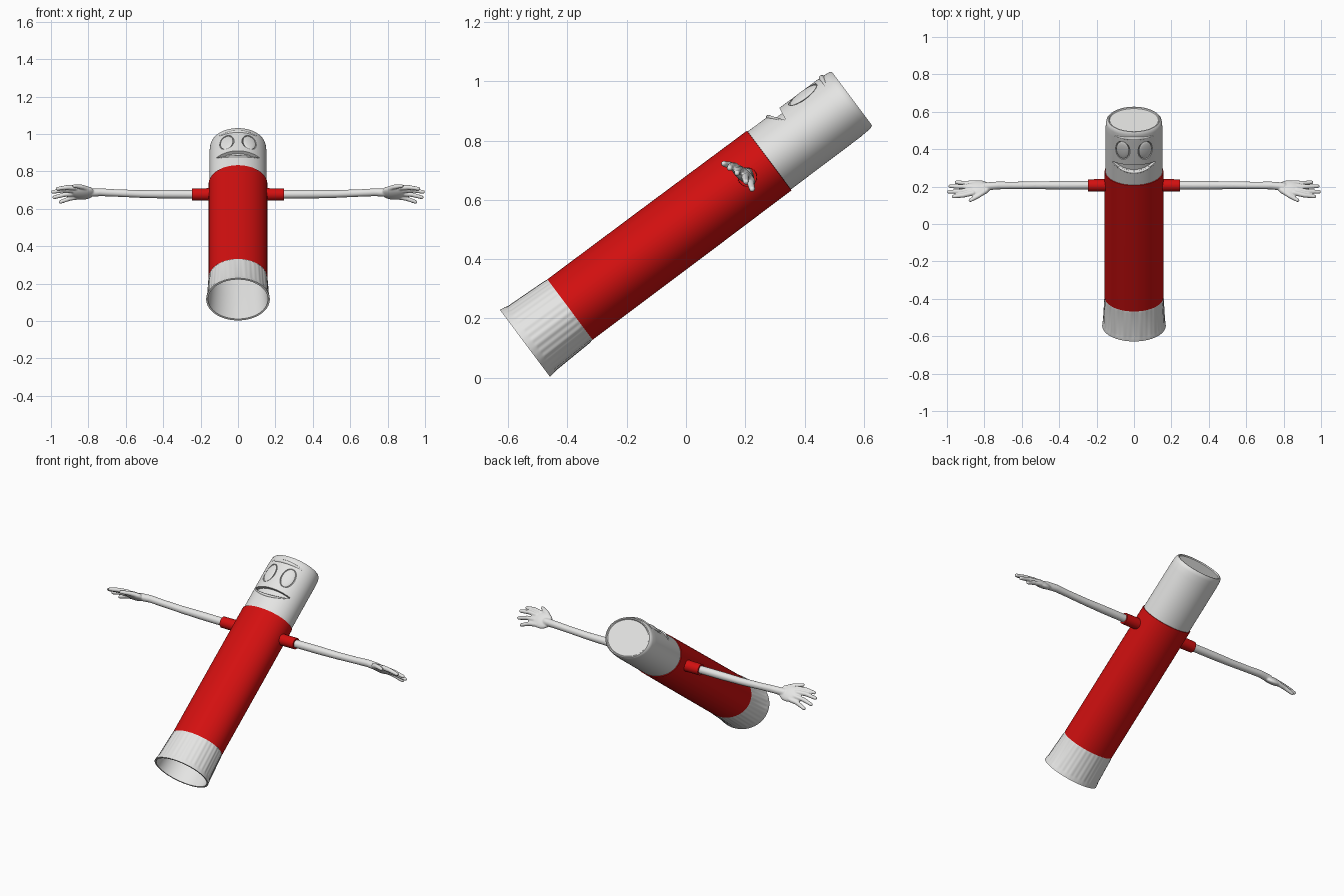
import bpy, bmesh, math
from mathutils import Matrix, Vector

cube = bpy.data.objects.get("Cube")
if cube:
    bpy.data.objects.remove(cube)

# The body leans back: local z runs along it, local -y is the face side
LEAN = Matrix.Translation((0, -0.5435, 0.116)) @ Matrix.Rotation(math.radians(-53.2), 4, "X")
HEAD_X, HEAD_Y = 0.152, 0.121


def material(name, color):
    m = bpy.data.materials.new(name)
    m.use_nodes = True
    m.diffuse_color = color
    m.node_tree.nodes["Principled BSDF"].inputs["Base Color"].default_value = color
    return m


white = material("off white", (0.78, 0.78, 0.77, 1))
red = material("bright red", (0.65, 0.005, 0.005, 1))


def finish(name, bm, mat, matrix=Matrix(), angle=35):
    bmesh.ops.recalc_face_normals(bm, faces=bm.faces)
    mesh = bpy.data.meshes.new(name)
    bm.to_mesh(mesh)
    bm.free()
    mesh.materials.append(mat)
    ob = bpy.data.objects.new(name, mesh)
    bpy.context.collection.objects.link(ob)
    ob.matrix_world = matrix
    smooth(ob, angle)
    return ob


def smooth(ob, angle=35):
    bpy.ops.object.select_all(action="DESELECT")
    ob.select_set(True)
    bpy.context.view_layer.objects.active = ob
    bpy.ops.object.shade_smooth_by_angle(angle=math.radians(angle))


def loft(name, rings, mat, sides=96, cap_start=False):
    """Oval rings (height, x radius, y radius, pleat depth) joined into a skin."""
    bm = bmesh.new()
    loops = []
    for t, rx, ry, pleat in rings:
        loop = []
        for i in range(sides):
            a = math.tau * i / sides
            k = 1 + pleat * (math.sin(a * 36) + math.sin(a * 13))
            loop.append(bm.verts.new((rx * k * math.cos(a), ry * k * math.sin(a), t)))
        loops.append(loop)
    for lo, hi in zip(loops, loops[1:]):
        for i in range(sides):
            j = (i + 1) % sides
            bm.faces.new((lo[i], lo[j], hi[j], hi[i]))
    bm.faces.new(loops[-1])
    if cap_start:
        bm.faces.new(loops[0])
    return finish(name, bm, mat, LEAN)


def on_face(x, t, lift=0):
    """Point on the front of the head."""
    return Vector((x, -HEAD_Y * math.sqrt(max(0, 1 - (x / HEAD_X) ** 2)) - lift, t))


def ridge(name, points, radius):
    """Rounded ridge with tapering ends that follows the head."""
    cu = bpy.data.curves.new(name, "CURVE")
    cu.dimensions = "3D"
    cu.bevel_depth = radius
    cu.bevel_resolution = 3
    cu.use_fill_caps = True
    sp = cu.splines.new("POLY")
    sp.points.add(len(points) - 1)
    for i, (p, co) in enumerate(zip(sp.points, points)):
        p.co = (*co, 1)
        p.radius = 0.25 + 0.75 * math.sin(math.pi * i / (len(points) - 1))
    sp.use_smooth = True
    cu.materials.append(white)
    ob = bpy.data.objects.new(name, cu)
    bpy.context.collection.objects.link(ob)
    ob.matrix_world = LEAN


def ellipsoid(name, center, turn, size):
    bm = bmesh.new()
    bmesh.ops.create_uvsphere(bm, u_segments=32, v_segments=20, radius=1)
    shape = Matrix.Translation(center) @ Matrix.Rotation(turn, 4, "Z") @ Matrix.Diagonal((*size, 1))
    bm.transform(shape)
    return finish(name, bm, white, LEAN, 60)


# Torso and pleated hollow foot
loft("torso", [(0.19, 0.157, 0.1275, 0), (0.6, 0.157, 0.127, 0), (1.029, 0.157, 0.1255, 0),
               (1.031, 0.145, 0.116, 0)], red)
loft("foot", [(0.19, 0.156, 0.127, 0), (0.175, 0.158, 0.129, 0.006), (0.03, 0.165, 0.135, 0.006),
              (0.02, 0.168, 0.138, 0), (0, 0.170, 0.141, 0), (0, 0.160, 0.131, 0),
              (0.19, 0.150, 0.121, 0), (0.5, 0.150, 0.121, 0)], white, 288)

# Head with a rimmed lid
head = loft("head", [(1.0, HEAD_X, 0.122, 0), (1.32, HEAD_X, HEAD_Y, 0), (1.355, 0.150, 0.119, 0),
                     (1.371, 0.146, 0.117, 0), (1.378, 0.139, 0.112, 0), (1.378, 0.134, 0.107, 0),
                     (1.372, 0.130, 0.103, 0)], white, 96, True)


def carve(cutter):
    mod = head.modifiers.new("carve", "BOOLEAN")
    mod.operation = "DIFFERENCE"
    mod.solver = "EXACT"
    mod.object = cutter
    bpy.context.view_layer.objects.active = head
    bpy.ops.object.modifier_apply(modifier=mod.name)
    bpy.data.objects.remove(cutter)


# Eyes set in shallow sockets
for side, label in ((1, "left"), (-1, "right")):
    spot = on_face(side * 0.06, 1.253, -0.004)
    turn = side * math.radians(19)
    carve(ellipsoid("socket_cutter", spot, turn, (0.041, 0.014, 0.061)))
    ellipsoid(label + "_eye", spot, turn, (0.036, 0.009, 0.056))

# Crescent mouth, cut through to an inner lining
STEPS = 16
xs = [-0.115 + 0.23 * i / STEPS for i in range(STEPS + 1)]


def lower(x):
    return 1.118 + 0.034 * (x / 0.115) ** 2


bm = bmesh.new()
outline = [(x, lower(x)) for x in xs] + [(x, 1.163 - 0.006 * (x / 0.115) ** 2) for x in reversed(xs)]
front = bm.faces.new([bm.verts.new((x, -0.2, t)) for x, t in outline])
back = bmesh.ops.extrude_face_region(bm, geom=[front])["geom"]
bmesh.ops.translate(bm, vec=(0, 0.155, 0), verts=[v for v in back if isinstance(v, bmesh.types.BMVert)])
carve(finish("mouth_cutter", bm, white, LEAN))
loft("mouth_lining", [(1.08, 0.134, 0.102, 0), (1.2, 0.134, 0.102, 0)], white, 64, True)
ridge("lower_lip", [on_face(x, lower(x) - 0.004, -0.002) for x in xs], 0.008)
ridge("brow", [on_face(x, 1.338 - 0.5 * x * x, -0.005) for x in xs], 0.011)
smooth(head)


def limb(bm, points):
    """Round tube through (x, y, z, radius) points, with ball ends."""
    loops = []
    path = [Vector(p[:3]) for p in points]
    for i, p in enumerate(path):
        along = path[min(i + 1, len(path) - 1)] - path[max(i - 1, 0)]
        turn = along.to_track_quat("Z", "Y")
        r = points[i][3]
        loops.append([bm.verts.new(p + turn @ Vector((r * math.cos(a), r * math.sin(a), 0)))
                      for a in (math.tau * k / 16 for k in range(16))])
    for lo, hi in zip(loops, loops[1:]):
        for i in range(16):
            bm.faces.new((lo[i], lo[i - 1], hi[i - 1], hi[i]))
    bm.faces.new(loops[0])
    bm.faces.new(loops[-1])
    for k in (0, -1):
        bmesh.ops.create_uvsphere(bm, u_segments=16, v_segments=10, radius=points[k][3] * 0.98,
                                  matrix=Matrix.Translation(path[k]))


def mirrored(ob):
    ob.modifiers.new("both_sides", "MIRROR")


# Sleeves
bm = bmesh.new()
bmesh.ops.create_cone(bm, cap_ends=True, segments=32, radius1=0.033, radius2=0.032, depth=0.12,
                      matrix=Matrix.Translation((0.186, 0.207, 0.677)) @ Matrix.Rotation(math.pi / 2, 4, "Y"))
mirrored(finish("sleeves", bm, red))

# Arms with hands: arm, palm and fingers fused into one skin
bm = bmesh.new()
limb(bm, [(0.2, 0.207, 0.677, 0.023), (0.4, 0.207, 0.678, 0.023), (0.52, 0.207, 0.679, 0.021),
          (0.65, 0.206, 0.684, 0.020), (0.73, 0.206, 0.688, 0.021), (0.8, 0.2, 0.686, 0.022)])
palm = (Matrix.Translation((0.83, 0.193, 0.685)) @ Matrix.Rotation(math.radians(-40), 4, "X")
        @ Matrix.Diagonal((0.062, 0.051, 0.021, 1)))
bmesh.ops.create_uvsphere(bm, u_segments=24, v_segments=16, radius=1, matrix=palm)
fingers = [((0.965, 0.147, 0.707), (0.86, 0.166, 0.712)),
           ((0.990, 0.172, 0.690), (0.87, 0.183, 0.699)),
           ((0.983, 0.202, 0.661), (0.87, 0.203, 0.681)),
           ((0.950, 0.223, 0.636), (0.85, 0.220, 0.664)),
           ((0.875, 0.127, 0.722), (0.79, 0.180, 0.701))]
for tip, base in fingers:
    a, b = Vector(base), Vector(tip)
    mid = (a + b) / 2 + Vector((0, -0.003, 0.005))
    limb(bm, [(*a, 0.014), (*mid, 0.0125), (*b, 0.010)])
arms = finish("arms", bm, white)
fuse = arms.modifiers.new("fuse", "REMESH")
fuse.mode = "VOXEL"
fuse.voxel_size = 0.004
fuse.use_smooth_shade = True
soften = arms.modifiers.new("soften", "SMOOTH")
soften.iterations = 4
mirrored(arms)
